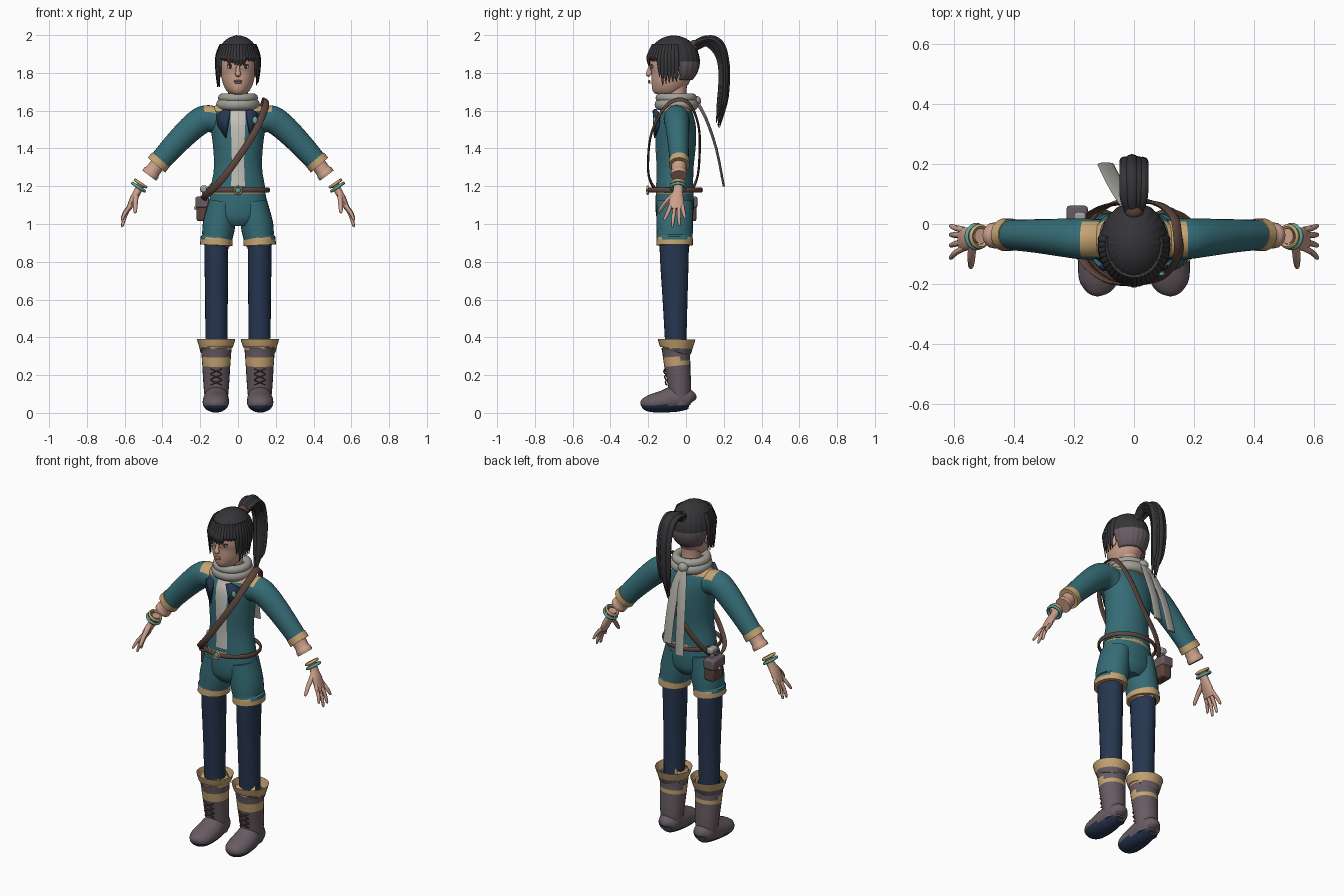
import bpy, bmesh, math, random
from mathutils import Vector

random.seed(4)
if "Cube" in bpy.data.objects:
    bpy.data.objects.remove(bpy.data.objects["Cube"])

X, Y, Z = Vector((1, 0, 0)), Vector((0, 1, 0)), Vector((0, 0, 1))
MATS, PARTS = {}, []
for mat_name, rgb in {
    "teal_cloth": (0.036, 0.15, 0.18), "navy_cloth": (0.02, 0.037, 0.08),
    "tan_trim": (0.56, 0.37, 0.17), "skin": (0.60, 0.35, 0.26),
    "boot_leather": (0.135, 0.105, 0.12), "brown_leather": (0.11, 0.06, 0.045),
    "grey_wool": (0.36, 0.35, 0.32), "dark_hair": (0.036, 0.034, 0.038),
    "turquoise": (0.12, 0.38, 0.32), "cream_shirt": (0.55, 0.53, 0.48),
}.items():
    m = bpy.data.materials.new(mat_name)
    m.use_nodes = True
    m.diffuse_color = (*rgb, 1)
    m.node_tree.nodes["Principled BSDF"].inputs["Base Color"].default_value = (*rgb, 1)
    MATS[mat_name] = m


def finish(name, bm, color, rule=None):
    """Turn a bmesh into an object; rule = (second colour, test on centre and normal)."""
    bmesh.ops.recalc_face_normals(bm, faces=bm.faces)
    mesh = bpy.data.meshes.new(name)
    mesh.materials.append(MATS[color])
    for i, (extra, test) in enumerate(rule or [], 1):
        mesh.materials.append(MATS[extra])
        for f in bm.faces:
            if test(f.calc_center_median(), f.normal):
                f.material_index = i
    bm.to_mesh(mesh)
    bm.free()
    ob = bpy.data.objects.new(name, mesh)
    bpy.context.collection.objects.link(ob)
    PARTS.append(ob)
    return ob


def loft(name, pts, color, ref=Y, n=16, sub=3, closed=False, rule=None, side=1, cap_top=True):
    """Sweep an ellipse through stations (x, y, z, radius along ref, other radius)."""
    P = [Vector((p[0] * side, *p[1:])) for p in pts]
    k = len(P)
    get = (lambda i: P[i % k]) if closed else (lambda i: P[max(0, min(k - 1, i))])
    path = []
    for i in range(k if closed else k - 1):
        a, b, c, d = (get(i + j) for j in (-1, 0, 1, 2))
        for j in range(sub):
            t = j / sub
            path.append(b + (c - a) * (t / 2) + (a * 2 - b * 5 + c * 4 - d) * (t * t / 2)
                        + (b * 3 - a - c * 3 + d) * (t ** 3 / 2))
    if not closed:
        path.append(P[-1])
    bm, rings, q = bmesh.new(), [], len(path)
    for i, s in enumerate(path):
        nxt = path[(i + 1) % q] if closed else path[min(i + 1, q - 1)]
        prv = path[i - 1] if closed else path[max(i - 1, 0)]
        t = (nxt - prv).to_3d()
        v = t.cross(ref).normalized()
        u = v.cross(t).normalized()
        rings.append([bm.verts.new(s.to_3d() + u * s[3] * math.cos(a) + v * s[4] * math.sin(a))
                      for a in (math.tau * j / n for j in range(n))])
    for i in range(q if closed else q - 1):
        r0, r1 = rings[i], rings[(i + 1) % q]
        for j in range(n):
            bm.faces.new((r0[j], r0[(j + 1) % n], r1[(j + 1) % n], r1[j]))
    if not closed:
        bm.faces.new(rings[0])
        if cap_top:
            bm.faces.new(rings[-1])
    return finish(name, bm, color, rule)


def hoop(name, cy, cz, rx, ry, h, w, color):
    pts = [(rx * math.cos(a), cy + ry * math.sin(a), cz, h, w)
           for a in (math.tau * i / 24 for i in range(24))]
    return loft(name, pts, color, ref=Z, n=12, sub=2, closed=True)


def ball(name, loc, size, color):
    bm = bmesh.new()
    bmesh.ops.create_uvsphere(bm, u_segments=16, v_segments=10, radius=1)
    bmesh.ops.scale(bm, vec=size, verts=bm.verts)
    bmesh.ops.translate(bm, vec=loc, verts=bm.verts)
    return finish(name, bm, color)


def box(name, loc, size, color):
    bm = bmesh.new()
    bmesh.ops.create_cube(bm, size=1)
    bmesh.ops.scale(bm, vec=size, verts=bm.verts)
    bmesh.ops.translate(bm, vec=loc, verts=bm.verts)
    ob = finish(name, bm, color)
    mod = ob.modifiers.new("soft_edges", "BEVEL")
    mod.width, mod.segments = 0.01, 2
    return ob


def torus(name, loc, rot_y, major, minor, color, rot_x=0):
    bpy.ops.mesh.primitive_torus_add(location=loc, rotation=(rot_x, rot_y, 0), major_radius=major,
                                     minor_radius=minor, major_segments=24, minor_segments=8)
    ob = bpy.context.object
    ob.name = name
    ob.data.materials.append(MATS[color])
    PARTS.append(ob)


# Jacket, shirt front and shoulder yokes
yoke = ("tan_trim", lambda c, nrm: c.z > 1.59 and nrm.z > 0.4 and abs(c.x) < 0.17)
shirt = ("cream_shirt", lambda c, nrm: abs(c.x) < 0.035 and nrm.y < -0.3 and c.z > 1.2)
loft("jacket", [(0, -.06, 1.17, .098, .148), (0, -.06, 1.2, .098, .143), (0, -.058, 1.3, .098, .127),
                (0, -.055, 1.42, .107, .133), (0, -.053, 1.52, .105, .148), (0, -.05, 1.57, .092, .155),
                (0, -.05, 1.61, .075, .145), (0, -.05, 1.637, .055, .1)],
     "teal_cloth", n=48, rule=[yoke, shirt])
loft("shorts_seat", [(0, -.06, 1.185, .098, .14), (0, -.06, 1.1, .102, .155), (0, -.06, 1.03, .095, .14),
                     (0, -.06, .99, .07, .08)], "teal_cloth", n=32,
     rule=[("tan_trim", lambda c, nrm: c.z > 1.16)])

# Belt with buckle
hoop("belt", -.058, 1.18, .163, .14, .013, .007, "brown_leather")
torus("buckle", (0, -.203, 1.178), 0, .02, .006, "tan_trim", math.pi / 2)
ball("buckle_gem", (0, -.203, 1.178), (.014, .008, .014), "turquoise")
ball("brooch", (.09, -.167, 1.55), (.014, .008, .02), "turquoise")

# Shoulder strap and pouch
loft("shoulder_strap",
     [(x, y, z, .018, .006) for x, y, z in (
         (.145, -.03, 1.66), (.145, -.11, 1.62), (.09, -.18, 1.49), (0, -.2, 1.35), (-.09, -.19, 1.23),
         (-.17, -.12, 1.15), (-.178, -.01, 1.14), (-.11, .055, 1.23), (0, .072, 1.37), (.08, .068, 1.51),
         (.13, .03, 1.62))],
     "brown_leather", ref=Vector((.83, 0, -.55)), n=8, sub=4, closed=True)
box("pouch_body", (-.188, .005, 1.065), (.062, .1, .1), "brown_leather")
box("pouch_flap", (-.19, .005, 1.115), (.072, .112, .06), "boot_leather")
ball("pouch_clasp", (-.224, .005, 1.085), (.008, .01, .01), "tan_trim")
box("pouch_scroll", (-.18, .01, 1.185), (.04, .06, .035), "grey_wool")
box("scroll_stem", (-.18, .01, 1.155), (.02, .03, .04), "grey_wool")

# Limbs, built once for each side
for side, word in ((1, "left_"), (-1, "right_")):
    def limb(name, pts, color, **kw):
        return loft(word + name, pts, color, side=side, **kw)

    # Sleeve, cuff, forearm and bracelets
    limb("sleeve", [(.10, -.05, 1.545, .066, .068), (.17, -.05, 1.557, .068, .072),
                    (.235, -.046, 1.518, .064, .07), (.33, -.04, 1.425, .056, .063),
                    (.42, -.036, 1.325, .05, .056)], "teal_cloth", n=24, sub=5, rule=[yoke])
    limb("cuff", [(.408, -.036, 1.34, .054, .06), (.432, -.036, 1.312, .055, .061)],
         "tan_trim", n=24, sub=1)
    limb("forearm", [(.42, -.037, 1.325, .04, .04), (.45, -.038, 1.282, .039, .04),
                     (.458, -.038, 1.272, .044, .046), (.47, -.038, 1.256, .043, .045)], "skin", sub=2)
    torus(word + "bracelet", (side * .527, -.042, 1.195), side * 2.55, .038, .008, "turquoise")
    torus(word + "bracelet_band", (side * .516, -.042, 1.214), side * 2.55, .034, .008, "tan_trim")

    # Hand with spread fingers
    limb("palm", [(.512, -.04, 1.215, .026, .022), (.53, -.042, 1.175, .026, .02),
                  (.555, -.05, 1.13, .038, .019), (.578, -.05, 1.08, .04, .013)], "skin")
    for finger, y0, y1, z1 in (("index", -.08, -.113, 1.02), ("middle", -.06, -.072, .985),
                               ("ring", -.038, -.036, .992), ("little", -.02, -.006, 1.03)):
        limb(finger + "_finger", [(.568, y0, 1.1, .011, .011),
                                  (.597, (y0 + y1) / 2, (1.1 + z1) / 2, .01, .01),
                                  (.612, y1, z1 + .006, .007, .007), (.613, y1, z1, .002, .002)],
             "skin", n=8)
    limb("thumb", [(.54, -.065, 1.155, .014, .014), (.543, -.11, 1.11, .013, .012),
                   (.545, -.142, 1.065, .009, .008), (.545, -.146, 1.058, .002, .002)],
         "skin", ref=X, n=8)

    # Shorts leg, stocking and boot
    limb("shorts_leg", [(.115, -.06, .888, .097, .086), (.113, -.06, .925, .096, .085),
                        (.11, -.06, .93, .095, .081), (.1, -.06, 1.0, .097, .086),
                        (.083, -.06, 1.12, .095, .07)], "teal_cloth", n=24,
         rule=[("tan_trim", lambda c, nrm: c.z < .925)])
    limb("stocking", [(.115, -.062, .95, .078, .064), (.115, -.062, .82, .076, .063),
                      (.114, -.058, .6, .066, .06), (.115, -.054, .34, .055, .058)], "navy_cloth", n=24)
    limb("boot_shaft", [(.115, -.03, .04, .055, .058), (.115, -.035, .15, .062, .068),
                        (.115, -.046, .25, .069, .074), (.115, -.052, .335, .076, .081),
                        (.116, -.051, .345, .086, .088), (.116, -.05, .39, .1, .102)],
         "boot_leather", n=24, sub=4, cap_top=False,
         rule=[("tan_trim", lambda c, nrm: c.z > .34 or .25 < c.z < .287)])
    limb("boot_foot", [(.115, .037, .06, .012, .015), (.115, .022, .07, .05, .05),
                       (.115, -.05, .075, .064, .069), (.117, -.12, .06, .07, .059),
                       (.119, -.19, .05, .064, .046), (.121, -.228, .047, .038, .028),
                       (.121, -.24, .045, .008, .008)], "boot_leather", ref=X, n=24, sub=4,
         rule=[("navy_cloth", lambda c, nrm: c.z < .04)])
    for row in range(3):
        z, y = .16 + row * .03, -.104 - row * .004
        for lean in (-1, 1):
            limb("boot_lace", [(.085, y, z - lean * .012, .004, .004), (.115, y - .005, z, .004, .004),
                               (.145, y, z + lean * .012, .004, .004)], "brown_leather", n=6)

    # Lapel
    bm = bmesh.new()
    bm.faces.new([bm.verts.new((side * x, -.06 - .112 * math.sqrt(1 - (x / .15) ** 2), z)) for x, z in
                  ((.038, 1.6), (.07, 1.61), (.112, 1.58), (.105, 1.52), (.062, 1.455))])
    lapel = finish(word + "lapel", bm, "navy_cloth")
    lapel.modifiers.new("thickness", "SOLIDIFY").thickness = .009

    # Eye, brow and ear
    ball(word + "eye_white", (side * .041, -.178, 1.832), (.017, .007, .008), "cream_shirt")
    ball(word + "iris", (side * .041, -.182, 1.832), (.008, .005, .008), "dark_hair")
    ball(word + "lash", (side * .041, -.181, 1.841), (.019, .006, .003), "dark_hair")
    ball(word + "ear", (side * .098, -.055, 1.805), (.012, .02, .032), "skin")

# Head, neck, nose and lips
loft("head", [(0, -.14, 1.684, .025, .02), (0, -.135, 1.698, .052, .045), (0, -.115, 1.73, .08, .072),
              (0, -.088, 1.78, .108, .089), (0, -.076, 1.83, .118, .097), (0, -.07, 1.88, .12, .1),
              (0, -.068, 1.93, .105, .09), (0, -.068, 1.97, .06, .05)], "skin", n=32)
loft("neck", [(0, -.045, 1.58, .055, .06), (0, -.05, 1.68, .052, .053), (0, -.05, 1.78, .06, .06)],
     "skin", n=20)
loft("nose", [(0, -.19, 1.845, .009, .006), (0, -.197, 1.81, .011, .01), (0, -.2, 1.793, .016, .014),
              (0, -.192, 1.782, .008, .006)], "skin", ref=X, n=10)
for lip, z in (("upper_lip", 1.757), ("lower_lip", 1.748)):
    ball(lip, (0, -.194, z), (.021, .007, .005), "skin")

# Hair cap, grooved and trimmed along the hairline
bm = bmesh.new()
bmesh.ops.create_uvsphere(bm, u_segments=96, v_segments=32, radius=1)
for v in bm.verts:
    groove = 1 + .012 * math.cos(24 * math.atan2(v.co.y, v.co.x))
    v.co = (v.co.x * .115 * groove, v.co.y * .137 * groove - .065, v.co.z * .138 + 1.86)
hairline = lambda y: 1.87 if y < -.13 else 1.83 if y < -.03 else 1.765
bmesh.ops.delete(bm, context="FACES", geom=[
    f for f in bm.faces if f.calc_center_median().z < hairline(f.calc_center_median().y)])
cap = finish("hair_cap", bm, "dark_hair",
             [("boot_leather", lambda c, nrm: c.z < 1.865 and c.y > -.03)])
cap.modifiers.new("thickness", "SOLIDIFY").thickness = .008

# Fringe and side locks
for i in range(25):
    a = math.radians(-96 + 8 * i)
    end = (1.85 if abs(a) < .85 else 1.79 if abs(a) < 1.05 else 1.74) + random.uniform(-.018, .018)
    s, c = math.sin(a), math.cos(a)
    loft("fringe_lock", [(s * .09, -.065 - c * .108, 1.95, .012, .008),
                         (s * .113, -.065 - c * .136, 1.89, .014, .007),
                         (s * .115, -.065 - c * .137, (1.89 + end) / 2, .012, .005),
                         (s * .108, -.065 - c * .133, end, .002, .002)],
         "dark_hair", ref=Vector((c, s, 0)), n=8)

# Ponytail of overlapping strands
ball("ponytail_tie", (0, .045, 1.945), (.032, .03, .03), "brown_leather")
for i in range(11):
    a = i * 2.4
    dx, dn = .033 * math.cos(a) * (i / 10) ** .5, .02 * math.sin(a) * (i / 10) ** .5
    tip = random.uniform(0, .12)
    loft("ponytail_strand", [(dx * .5, .035, 1.935 + dn, .014, .012),
                             (dx, .085, 1.965 + dn, .018, .013), (dx, .135 + dn, 1.968 + dn, .02, .014),
                             (dx, .18 + dn, 1.925 + dn, .02, .015), (dx, .202 + dn, 1.84, .02, .015),
                             (dx, .203 + dn, 1.74, .019, .014), (dx * .8, .193 + dn, 1.64, .014, .012),
                             (dx * .5, .17 + dn * .5, 1.5 + tip, .002, .002)],
         "dark_hair", ref=X, n=8)

# Scarf with knot and two tails
hoop("scarf_lower", -.05, 1.632, .09, .09, .03, .026, "grey_wool")
hoop("scarf_upper", -.052, 1.668, .082, .085, .024, .024, "grey_wool")
ball("scarf_knot", (-.02, .055, 1.65), (.03, .025, .028), "grey_wool")
for name, x, y, z in (("scarf_tail_long", -.095, .2, 1.2), ("scarf_tail_short", -.01, .19, 1.25)):
    loft(name, [(-.02, .055, 1.65, .02, .01), (x * .5, .105, 1.56, .027, .008),
                (x * .8, .16, 1.4, .028, .007), (x, y, z, .028, .006)], "grey_wool", ref=X, n=12)

# Smooth shading with sharp edges kept
bpy.ops.object.select_all(action="DESELECT")
for ob in PARTS:
    ob.select_set(True)
bpy.context.view_layer.objects.active = PARTS[0]
bpy.ops.object.shade_smooth_by_angle(angle=math.radians(45))
